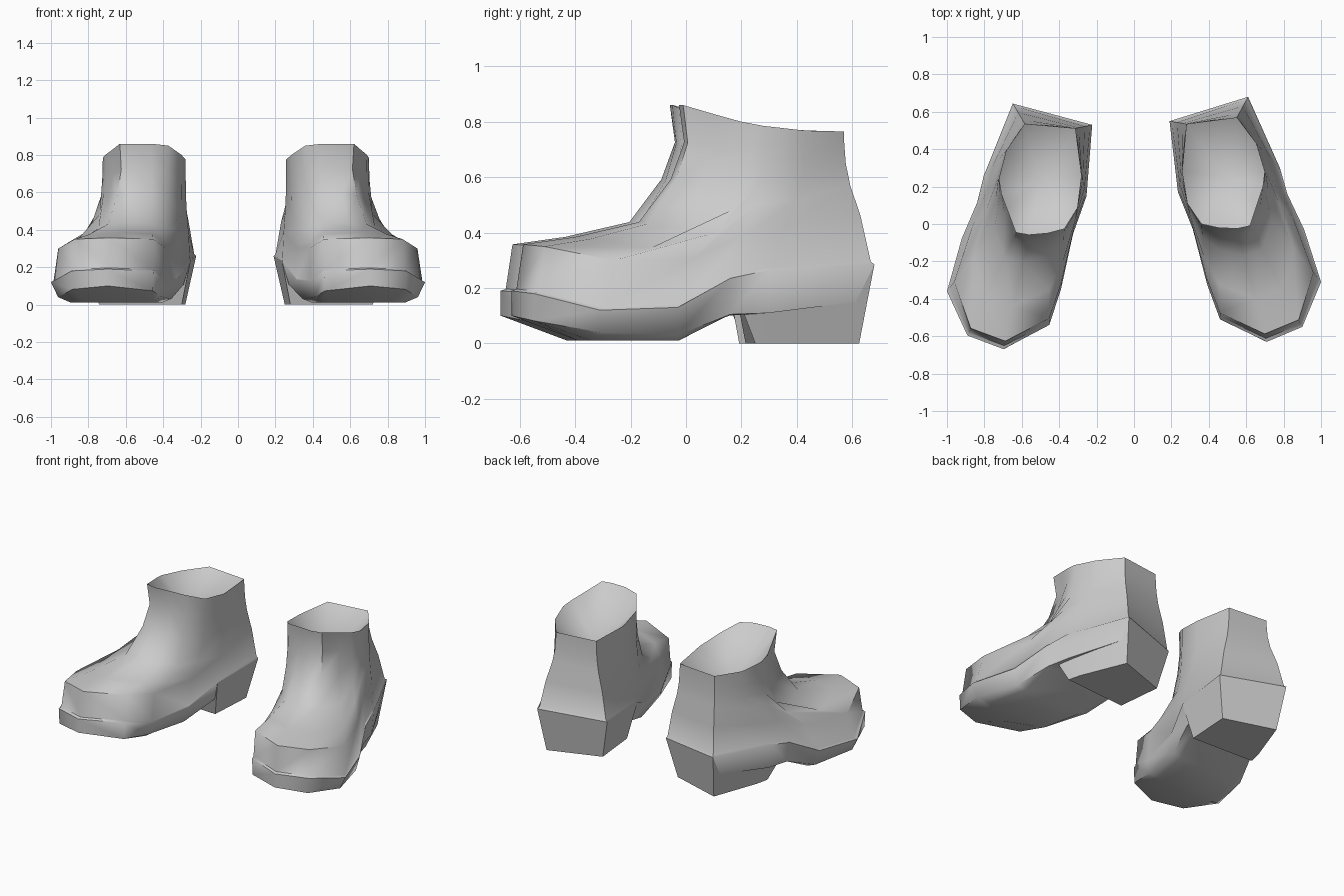
import bpy, bmesh, math
from mathutils import Vector, Matrix

cube = bpy.data.objects.get("Cube")
if cube:
    bpy.data.objects.remove(cube, do_unlink=True)

grey = bpy.data.materials.new("warm_grey_leather")
grey.use_nodes = True
colour = (0.6, 0.6, 0.6, 1)
grey.diffuse_color = colour
grey.node_tree.nodes["Principled BSDF"].inputs["Base Color"].default_value = colour

# Welt outline, from the toe tip round the outer side, heel and inner side
WELT = [Vector(p) for p in (
    (0.71, -0.63, 0.19), (0.90, -0.55, 0.18), (1.00, -0.31, 0.12), (0.91, -0.03, 0.13),
    (0.82, 0.16, 0.235), (0.78, 0.30, 0.265), (0.61, 0.68, 0.285), (0.19, 0.55, 0.26),
    (0.235, 0.17, 0.235), (0.315, -0.03, 0.13), (0.39, -0.32, 0.12), (0.46, -0.51, 0.18))]
# Collar rim, matching the welt point for point
RIM = [Vector(p) for p in (
    (0.55, -0.025, 0.86), (0.62, -0.01, 0.86), (0.66, 0.11, 0.825), (0.69, 0.20, 0.80),
    (0.70, 0.28, 0.785), (0.655, 0.43, 0.768), (0.55, 0.57, 0.765), (0.28, 0.535, 0.765),
    (0.257, 0.28, 0.775), (0.285, 0.11, 0.80), (0.36, 0.0, 0.85), (0.45, -0.02, 0.86))]
N = len(WELT)
# Position of each point along the foot: 0 toe, 1 instep, 2 heel
ZONE = (0, 0, 0.15, 0.6, 1, 1.2, 2, 2, 1, 0.6, 0.1, 0)
# Levels: inward blend at toe, instep, heel; then upward blend at toe, instep, heel
LEVELS = (
    ((0.03, 0.12, 0.12), (0.01, 0.02, 0.02)),
    ((0.07, 0.40, 0.45), (0.25, 0.28, 0.36)),
    ((0.38, 0.75, 0.80), (0.29, 0.48, 0.60)),
    ((0.76, 0.92, 0.94), (0.37, 0.63, 0.76)),
    ((0.95, 0.97, 0.98), (0.60, 0.78, 0.88)),
    ((1.03, 0.99, 1.00), (0.80, 0.90, 0.95)),
    ((1.00, 1.00, 1.00), (1.00, 1.00, 1.00)))


def zone_value(values, zone):
    i = min(int(zone), 1)
    return values[i] + (values[i + 1] - values[i]) * (zone - i)


def profile(y, points):
    for (y0, z0), (y1, z1) in zip(points, points[1:]):
        if y <= y1:
            return z0 + (z1 - z0) * max(0, (y - y0) / (y1 - y0))
    return points[-1][1]


def upper_ring(inward, upward):
    ring = []
    for low, high, zone in zip(WELT, RIM, ZONE):
        p = low.lerp(high, zone_value(inward, zone))
        p.z = low.z + (high.z - low.z) * zone_value(upward, zone)
        ring.append(p)
    return ring


def sole_edge():
    # Lower edge of the sole, tucked in slightly and curved up at toe and arch
    curve = ((-0.63, 0.10), (-0.52, 0.075), (-0.31, 0.04), (-0.03, 0.03),
             (0.16, 0.105), (0.30, 0.11), (0.60, 0.15))
    ring = []
    for p, zone in zip(WELT, ZONE):
        k = 0.98 if zone == 0 else 0.90
        x, y = 0.62 + (p.x - 0.62) * k, p.y if p.y < 0.4 else p.y - 0.06
        ring.append(Vector((x, y, profile(p.y, curve))))
    return ring


def sole_tread():
    # Flat walking surface that rises into the arch
    curve = ((-0.03, 0.01), (0.16, 0.10), (0.30, 0.11), (0.60, 0.15))
    ring = []
    for p in WELT:
        y = p.y * 0.62 if p.y < -0.4 else p.y * 0.9
        ring.append(Vector((0.61 + (p.x - 0.61) * 0.72, y, profile(p.y, curve))))
    return ring


def loft(bm, rings):
    made = [[bm.verts.new(p) for p in ring] for ring in rings]
    for a, b in zip(made, made[1:]):
        n = len(a)
        for i in range(n):
            j = (i + 1) % n
            bm.faces.new((a[i], a[j], b[j], b[i]))
    return made


def finish(bm, name, place):
    bm.transform(place)
    bmesh.ops.recalc_face_normals(bm, faces=bm.faces)
    mesh = bpy.data.meshes.new(name)
    bm.to_mesh(mesh)
    bm.free()
    mesh.materials.append(grey)
    obj = bpy.data.objects.new(name, mesh)
    bpy.context.collection.objects.link(obj)
    bpy.ops.object.select_all(action='DESELECT')
    obj.select_set(True)
    bpy.context.view_layer.objects.active = obj
    bpy.ops.object.shade_smooth_by_angle(angle=math.radians(55))


def build_boot(side, place):
    # Upper and sole in one skin
    bm = bmesh.new()
    rings = [sole_tread(), sole_edge(), WELT] + [upper_ring(*lv) for lv in LEVELS]
    made = loft(bm, rings)
    # Strips of faces close the underside
    s = made[0]
    bm.faces.new((s[0], s[1], s[N - 1]))
    for i in range(1, 5):
        bm.faces.new((s[i], s[i + 1], s[N - i - 1], s[N - i]))
    bm.faces.new((s[5], s[6], s[7]))
    # Sunken lining inside the collar
    rim = made[-1]
    centre = bm.verts.new((0.48, 0.26, 0.58))
    for i in range(N):
        bm.faces.new((rim[i], rim[(i + 1) % N], centre))
    finish(bm, side + "_boot_upper", place)

    # Block heel hanging from the back of the welt
    bm = bmesh.new()
    foot = [Vector(p) for p in ((0.72, 0.25, 0), (0.70, 0.33, 0), (0.58, 0.625, 0),
                                (0.25, 0.51, 0), (0.28, 0.215, 0))]
    top, bottom = loft(bm, [WELT[4:9], foot])
    bm.faces.new(bottom)
    bm.faces.new(top)
    finish(bm, side + "_boot_heel", place)


# The right boot is a mirrored copy, turned slightly
pivot = Vector((0.66, 0.025, 0))
turn = (Matrix.Translation(pivot + Vector((0.013, -0.0375, 0)))
        @ Matrix.Rotation(math.radians(-2.2), 4, 'Z') @ Matrix.Translation(-pivot))
build_boot("left", Matrix.Identity(4))
build_boot("right", Matrix.Diagonal((-1, 1, 1, 1)) @ turn)
